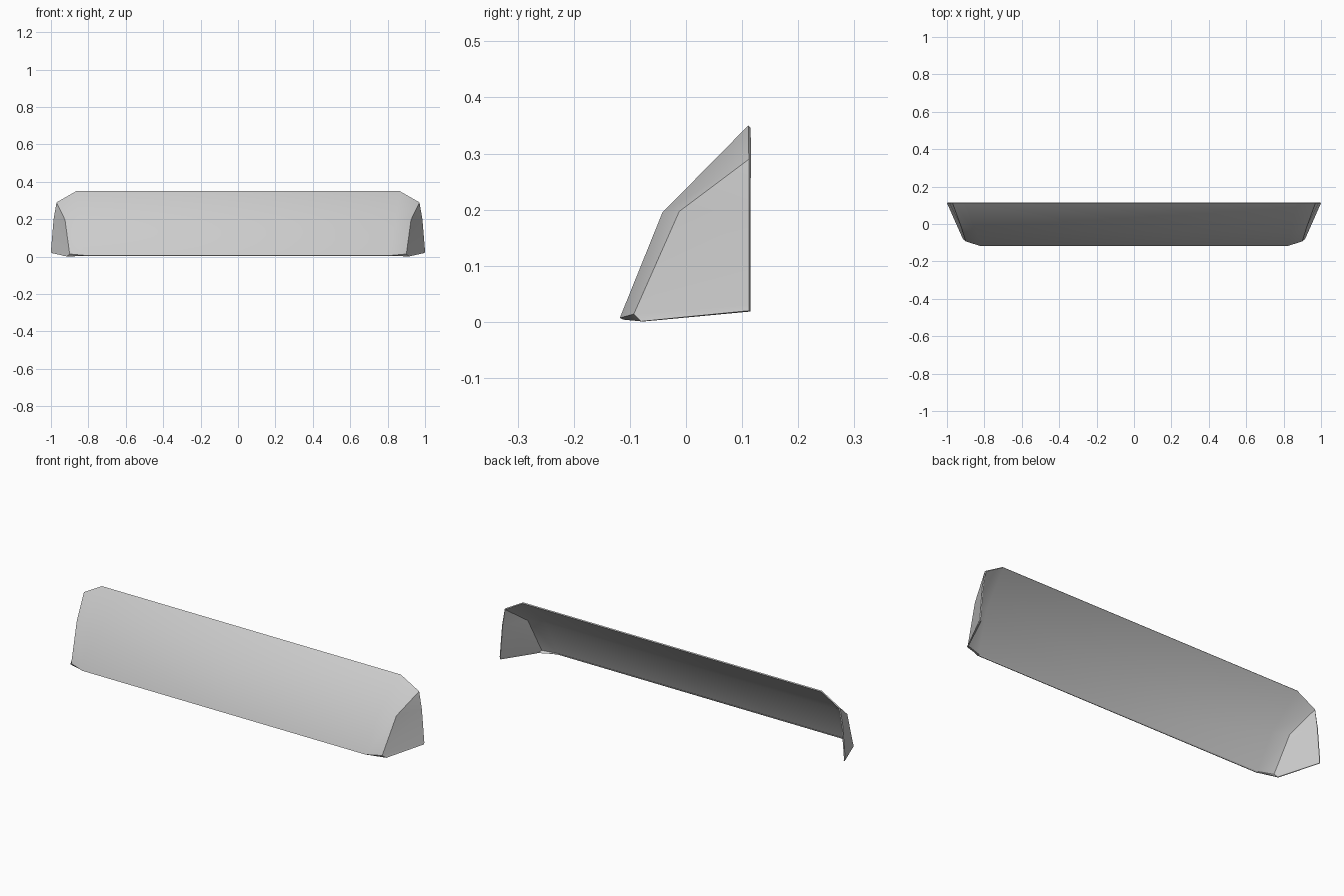
import bpy
import math

cube = bpy.data.objects.get("Cube")
if cube:
    bpy.data.objects.remove(cube)

grey = bpy.data.materials.new("light grey")
grey.use_nodes = True
colour = (0.6, 0.6, 0.6, 1)
grey.diffuse_color = colour
grey.node_tree.nodes["Principled BSDF"].inputs["Base Color"].default_value = colour

# Panel profile rows: (y, z), bottom lip to top edge
profile = [(-0.111, 0.004), (-0.118, 0.007), (-0.042, 0.195), (0.111, 0.35)]
ends = [0.82, 0.82, 0.84, 0.865]

# Points of the half shell: middle column, outer column, corner column, rear edge
middle = [(0, y, z) for y, z in profile]
outer = [(x, y, z) for x, (y, z) in zip(ends, profile)]
corner = [(0.915, -0.08, 0.001), (0.9, -0.093, 0.014), (0.925, -0.012, 0.197), (0.97, 0.112, 0.29)]
rear = [(0.998, 0.112, 0.02), (1.0, 0.112, 0.03), (0.986, 0.112, 0.2)]
verts = middle + outer + corner + rear

# Front panel and its turned corner, then the side wing
faces = [(c + r, c + 4 + r, c + 5 + r, c + 1 + r) for c in (0, 4) for r in range(3)]
faces += [(8 + r, 12 + r, 13 + r, 9 + r) for r in range(2)]
faces.append((10, 14, 11))

mesh = bpy.data.meshes.new("curved_panel_shell")
mesh.from_pydata(verts, [], faces)
mesh.materials.append(grey)
shell = bpy.data.objects.new("curved_panel_shell", mesh)
bpy.context.collection.objects.link(shell)

# Mirrored half, given a thin wall towards the hollow rear
mirror = shell.modifiers.new("mirror", "MIRROR")
mirror.use_clip = True
wall = shell.modifiers.new("wall", "SOLIDIFY")
wall.thickness = 0.006
wall.offset = -1

bpy.context.view_layer.objects.active = shell
shell.select_set(True)
for name in ("mirror", "wall"):
    bpy.ops.object.modifier_apply(modifier=name)
bpy.ops.object.shade_smooth_by_angle(angle=math.radians(35))
